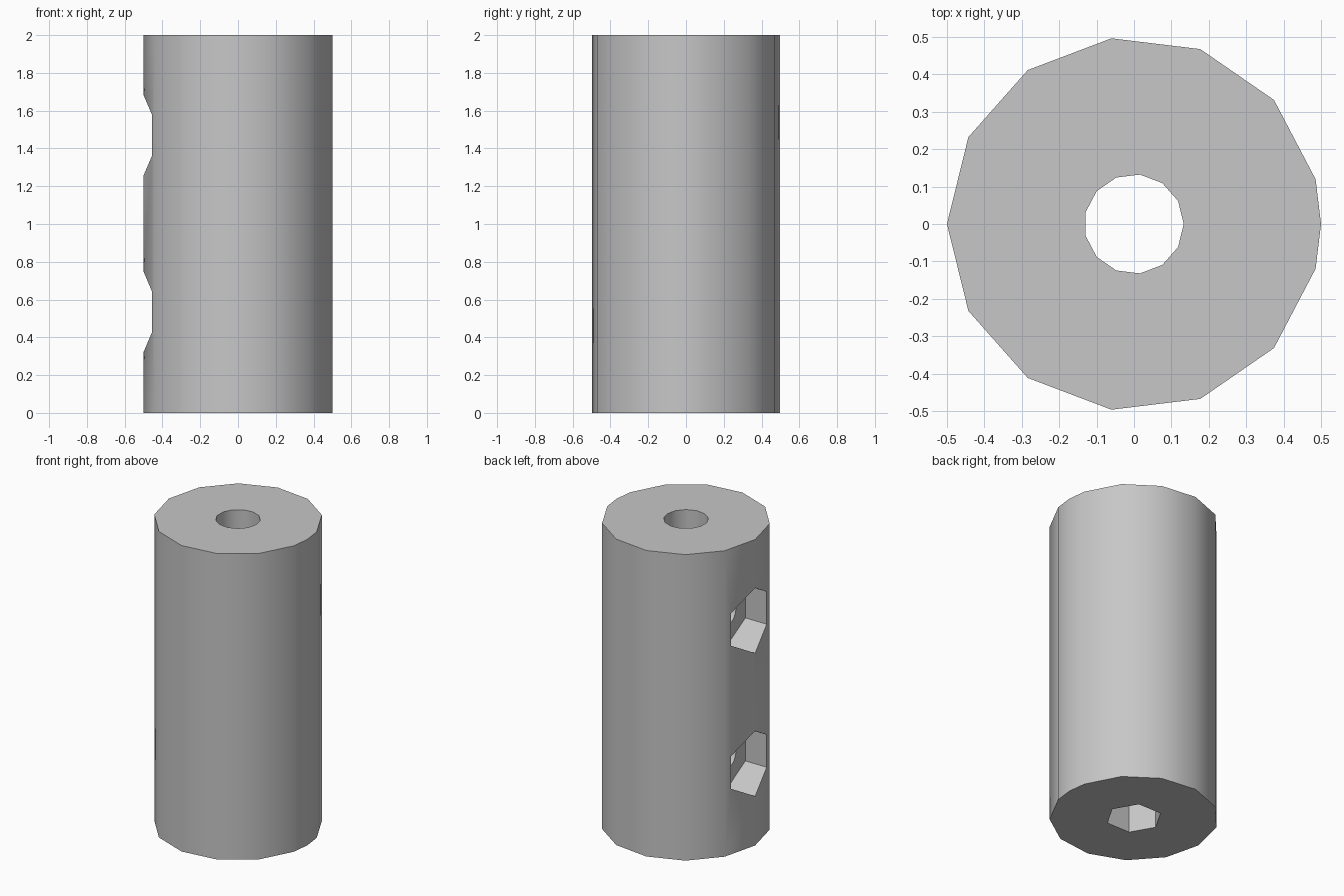
import bpy
import bmesh
from math import cos, sin, pi, radians
from mathutils import Matrix

if "Cube" in bpy.data.objects:
    bpy.data.objects.remove(bpy.data.objects["Cube"], do_unlink=True)

grey = bpy.data.materials.new("plain grey")
grey.use_nodes = True
grey.diffuse_color = (0.57, 0.57, 0.57, 1)
grey.node_tree.nodes["Principled BSDF"].inputs["Base Color"].default_value = grey.diffuse_color


def ring(sides, radius, start=0.0):
    return [(radius * cos(start + 2 * pi * i / sides), radius * sin(start + 2 * pi * i / sides))
            for i in range(sides)]


def prism(name, outline, low, high, matrix=Matrix()):
    """Extrude an outline from low to high, then place it."""
    bm = bmesh.new()
    base = bm.faces.new([bm.verts.new((x, y, low)) for x, y in outline])
    top = bmesh.ops.extrude_face_region(bm, geom=[base])["geom"]
    bmesh.ops.translate(bm, vec=(0, 0, high - low),
                        verts=[v for v in top if isinstance(v, bmesh.types.BMVert)])
    bmesh.ops.recalc_face_normals(bm, faces=bm.faces)
    bm.transform(matrix)
    mesh = bpy.data.meshes.new(name)
    bm.to_mesh(mesh)
    bm.free()
    mesh.materials.append(grey)
    obj = bpy.data.objects.new(name, mesh)
    bpy.context.collection.objects.link(obj)
    return obj


# Thirteen-sided body with one extra corner on the left side
step = 2 * pi / 13
outline = [(0.5, 0)] + ring(13, 0.5, step / 2)
body = prism("coupling_body", outline, 0, 2)

# Round upper bore and hexagonal lower socket
cutters = [
    prism("round_bore", ring(13, 0.133), -0.1, 2.1),
    prism("hex_socket", ring(6, 0.167), -0.1, 1.0),
]

# Nut pockets and screw holes, entering from the right side
for height in (0.535, 1.47):
    sideways = Matrix.Translation((0, 0, height)) @ Matrix.Rotation(radians(-90), 4, "Y")
    cutters.append(prism("nut_pocket", ring(6, 0.213), 0.3, 0.7, sideways))
    cutters.append(prism("screw_hole", ring(13, 0.09), 0.02, 0.4, sideways))

bpy.ops.object.select_all(action="DESELECT")
body.select_set(True)
bpy.context.view_layer.objects.active = body
for cutter in cutters:
    cutter.hide_render = True
    cut = body.modifiers.new("cut", "BOOLEAN")
    cut.operation = "DIFFERENCE"
    cut.solver = "EXACT"
    cut.object = cutter
    bpy.ops.object.modifier_apply(modifier=cut.name)
    bpy.data.objects.remove(cutter, do_unlink=True)

bpy.ops.object.shade_smooth_by_angle(angle=radians(30))
